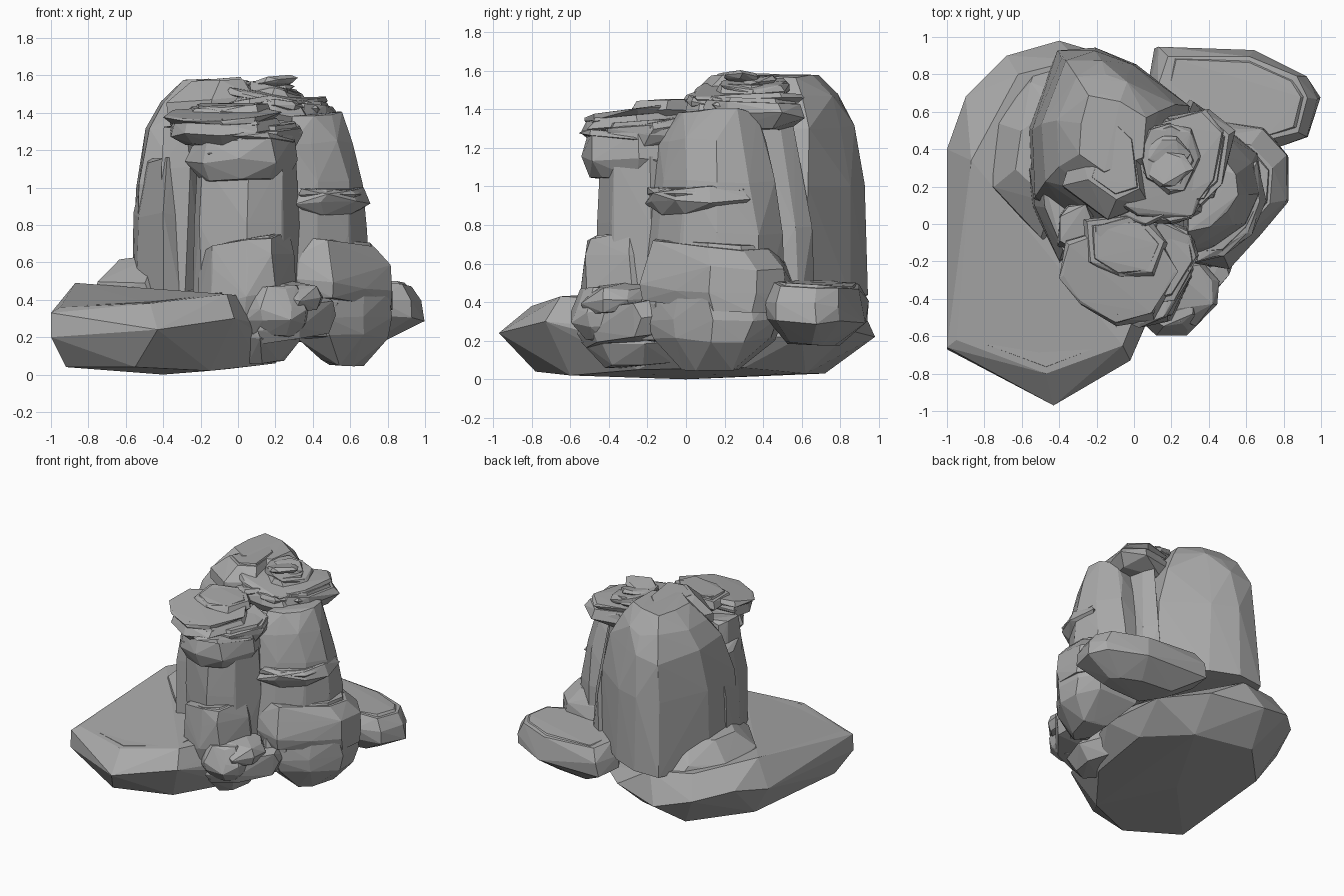
import bpy
import bmesh
import math
import random
from mathutils import Vector

default_cube = bpy.data.objects.get("Cube")
if default_cube:
    bpy.data.objects.remove(default_cube, do_unlink=True)

random.seed(11)

stone = bpy.data.materials.new("grey stone")
stone.use_nodes = True
STONE_COLOUR = (0.4, 0.4, 0.4, 1)
stone.diffuse_color = STONE_COLOUR
stone.node_tree.nodes["Principled BSDF"].inputs["Base Color"].default_value = STONE_COLOUR


def rough(amount):
    return random.uniform(-amount, amount)


def ring(cx, cy, rx, ry, sides=9):
    """Irregular oval outline."""
    turn = random.random()
    points = []
    for i in range(sides):
        angle = (i + turn + rough(0.25)) * math.tau / sides
        reach = random.uniform(0.96, 1.06)
        points.append((cx + rx * reach * math.cos(angle), cy + ry * reach * math.sin(angle)))
    return points


def centre(outline):
    return [sum(axis) / len(outline) for axis in zip(*outline)]


def hulls(name, *point_sets):
    """One object made of a convex faceted stone for each set of points."""
    bm = bmesh.new()
    for points in point_sets:
        verts = [bm.verts.new(p) for p in points]
        result = bmesh.ops.convex_hull(bm, input=verts)
        unused = {v for v in result["geom_interior"] + result["geom_unused"]
                  if isinstance(v, bmesh.types.BMVert) and not v.link_faces}
        bmesh.ops.delete(bm, geom=list(unused), context="VERTS")
    bmesh.ops.recalc_face_normals(bm, faces=bm.faces)
    mesh = bpy.data.meshes.new(name)
    bm.to_mesh(mesh)
    bm.free()
    mesh.materials.append(stone)
    bpy.context.collection.objects.link(bpy.data.objects.new(name, mesh))


def rock(name, outline, levels, jitter=0.018, tilt=(0, 0), lip=0.0):
    """Faceted stone: one outline scaled at each (height, scale, shift x, shift y)."""
    cx, cy = centre(outline)

    def layer(level, wobble):
        z, scale, *shift = level
        dx, dy = shift or (0, 0)
        points = []
        for x, y in outline:
            px, py = (x - cx) * scale, (y - cy) * scale
            height = z + px * tilt[0] + py * tilt[1] + rough(wobble)
            points.append(Vector((cx + px + dx + rough(wobble),
                                  cy + py + dy + rough(wobble), max(height, 0))))
        return points

    sets = [[p for level in levels for p in layer(level, jitter)]]
    if lip:
        # Thin inset sheet of stone lying on the top
        z, scale, *shift = levels[-1]
        sets.append(layer((z - lip, scale * 0.93, *shift), 0)
                    + layer((z + lip, scale * 0.88, *shift), jitter / 3))
    hulls(name, *sets)


def ledge(name, outline, bottom, top, tilt=(0, 0), sheets=2):
    """Overhanging ledge: a wedge-sided slab carrying thin broken sheets."""
    depth = top - bottom
    rock(name, outline, [(bottom, 0.72), (bottom + depth * 0.45, 1), (top, 0.88)],
         tilt=tilt, lip=0.012)
    cx, cy = centre(outline)
    for i in range(sheets):
        scale = random.uniform(0.85, 1.0)
        piece = [(cx + (x - cx) * scale + rough(0.03), cy + (y - cy) * scale + rough(0.03))
                 for x, y in outline]
        z = bottom + depth * (0.65 + 0.3 * i)
        rock(f"{name}_sheet_{i + 1}", piece, [(z, 0.9), (z + 0.02, 1), (z + 0.04, 0.94)],
             jitter=0.012, tilt=(tilt[0] + rough(0.08), tilt[1] + rough(0.08)))


# Broad base boulder: keel underneath, outer rim, then the sloping shelf on top
keel = [(-.92, -.55, .04), (-.55, -.78, .04), (-.15, -.6, .02), (.12, -.25, .05), (.2, .3, .06),
        (-.05, .62, .03), (-.5, .72, .03), (-.85, .35, .06), (-.4, 0, 0)]
rim = [(-1, -.67, .2), (-1, -.66, .33), (-.43, -.97, .24), (-.02, -.73, .3), (.08, -.5, .24),
       (.33, .1, .22), (.28, .6, .22), (0, .86, .25), (-.4, .98, .22), (-.68, .9, .3),
       (-.9, .68, .36), (-1, .4, .3), (-.93, -.02, .34)]
shelf = [(-.95, -.62, .36), (-.47, -.8, .38), (-.06, -.65, .43), (-.82, 0, .45),
         (-.87, .34, .49), (-.62, .8, .47), (-.3, .88, .44), (.2, 0, .4)]
hulls("base", keel + rim + shelf)
rock("base_shelf_sheet", [(-.93, -.6), (-.47, -.77), (-.1, -.63), (0, 0), (-.8, 0)],
     [(.385, 1), (.415, .98)], jitter=0, tilt=(.08, .07))
rock("base_shoulder", [(-.78, .2), (-.76, .55), (-.55, .8), (-.35, .85), (-.3, .2), (-.48, -.1)],
     [(.42, 1), (.48, .93), (.63, .62, .07, .0)])
rock("base_right_underside", ring(.14, -.25, .17, .3, 7), [(.07, .65), (.2, 1), (.32, .9)])

# Tall tapering pillar at the back
rock("back_pillar",
     [(-.57, .12), (-.58, .5), (-.42, .92), (-.2, .94), (0, .86), (.3, .62), (.25, .1), (-.28, -.06)],
     [(.42, .99), (1, .96, .01, 0), (1.3, .79, .01, .03), (1.46, .63, .03, .04),
      (1.57, .4, .05, .02)], jitter=.02)
rock("back_pillar_side_rib", [(-.57, .3), (-.55, .08), (-.4, -.22), (-.32, -.15), (-.35, .25)],
     [(.4, 1), (.85, .96), (1.15, .8, .04, .03)])
rock("back_pillar_front_rib", ring(-.3, -.02, .12, .17, 6),
     [(.4, 1), (1.1, .95), (1.32, .8)])
rock("back_pillar_right_rib", [(.2, .5), (.3, .64), (.4, .56), (.42, .35), (.2, .3)],
     [(.35, 1.15), (.8, 1), (1.32, .72, -.03, -.05)])

# Front pillar with a swollen foot
rock("front_pillar", ring(.04, -.2, .28, .25, 8), [(.35, 1), (.8, .97), (1.15, .95)])
rock("front_pillar_foot", ring(.04, -.29, .26, .25, 8),
     [(.2, .9), (.42, 1.02), (.6, 1), (.71, .9)], tilt=(.2, 0), lip=.012)

# Right pillar with its stepped skirt, cut back at the front corner
rock("right_pillar",
     [(.24, -.2), (.42, -.16), (.6, -.02), (.69, .15), (.66, .36), (.5, .5), (.25, .48)],
     [(.3, 1.05), (.75, 1), (1.02, .9, -.01, 0), (1.24, .76, -.03, -.01), (1.39, .58, -.04, 0)])
ledge("right_pillar_ledge",
      [(.3, -.2), (.46, -.19), (.62, -.04), (.7, .14), (.66, .32), (.4, .25)],
      .87, .99, tilt=(-.04, .06), sheets=1)
rock("right_skirt",
     [(.3, -.2), (.5, -.22), (.68, -.04), (.82, .13), (.83, .36), (.7, .52), (.4, .54)],
     [(.38, .98), (.47, 1.01), (.59, .97, -.01, 0), (.7, .8, -.05, -.02)],
     tilt=(-.08, -.03), lip=.012)
rock("right_foot",
     [(.3, -.14), (.48, -.22), (.68, -.07), (.81, .12), (.82, .34), (.7, .48), (.36, .5)],
     [(.06, .4, -.02, 0), (.2, .88), (.32, .99), (.45, .93)], jitter=.02)
rock("right_front_foot", ring(.42, -.1, .13, .15, 6), [(.2, .8), (.4, 1), (.58, .7)])

# Loose boulders around the foot
rock("back_right_boulder",
     [(.1, .95), (.63, .93), (.93, .8), (1, .68), (.95, .47), (.75, .4), (.25, .45), (.05, .74)],
     [(.18, .5, -.02, -.03), (.31, .98), (.4, .95), (.49, .84)], jitter=.014,
     tilt=(-.03, -.06), lip=.01)
rock("front_boulder", ring(.2, -.42, .17, .18),
     [(.2, .72), (.28, .98), (.36, 1), (.46, .75)], lip=.012)
rock("front_boulder_slab", ring(.29, -.36, .18, .18, 7), [(.36, .9), (.42, 1), (.48, .8)],
     tilt=(-.1, .1))
rock("front_right_slab", [(.1, -.58), (.33, -.5), (.53, -.24), (.5, -.12), (.2, -.2)],
     [(.2, .8), (.28, 1), (.37, .8)], tilt=(.1, .1))

# Overhanging ledges stepping up the front
ledge("front_cap",
      [(-.27, -.3), (-.2, -.46), (.02, -.56), (.2, -.5), (.33, -.25), (.3, -.05), (-.2, -.05)],
      1.03, 1.26, tilt=(.02, -.03))
ledge("front_upper_cap",
      [(-.38, -.1), (-.37, -.28), (-.28, -.43), (-.08, -.54), (.12, -.5), (.24, -.25), (.1, .05)],
      1.24, 1.36, tilt=(.03, .06))
ledge("front_side_cap", [(.05, -.45), (.2, -.42), (.34, -.2), (.32, -.04), (.1, .05)],
      1.2, 1.33, tilt=(-.03, .08), sheets=1)
ledge("front_crown", [(-.27, .02), (-.25, -.2), (-.1, -.3), (.1, -.28), (.18, -.1), (.05, .06)],
      1.33, 1.43, tilt=(.03, .06), sheets=1)

# Ledges over the right pillar and the summit
ledge("right_cap",
      [(.07, .2), (.15, .58), (.4, .63), (.53, .5), (.48, .2), (.35, .08), (.12, .08)],
      1.31, 1.44, tilt=(.02, -.04))
ledge("middle_cap", ring(.15, .18, .25, .21, 8), 1.36, 1.47, tilt=(-.1, .08))
ledge("summit_right", ring(.18, .35, .17, .2, 8), 1.45, 1.53, tilt=(-.12, .02), sheets=1)
rock("summit", [(-.38, .2), (-.3, .45), (-.17, .76), (.02, .58), (.07, .1), (-.15, .03)],
     [(1.38, 1), (1.47, 1), (1.57, .6, .05, -.02)], jitter=.01, tilt=(.06, -.02), lip=.01)

# Thin flakes scattered in a spiral over the summit
for i in range(9):
    angle = i * 0.75
    reach = 0.08 + 0.022 * i
    x = 0.1 + reach * math.cos(angle)
    y = 0.3 + reach * math.sin(angle)
    z = 1.56 - 0.018 * i
    rock(f"summit_flake_{i + 1}", ring(x, y, 0.13, 0.1, 7),
         [(z - 0.02, 0.8), (z, 1), (z + 0.02, 0.8)],
         jitter=0.01, tilt=(rough(0.15), rough(0.15)))
